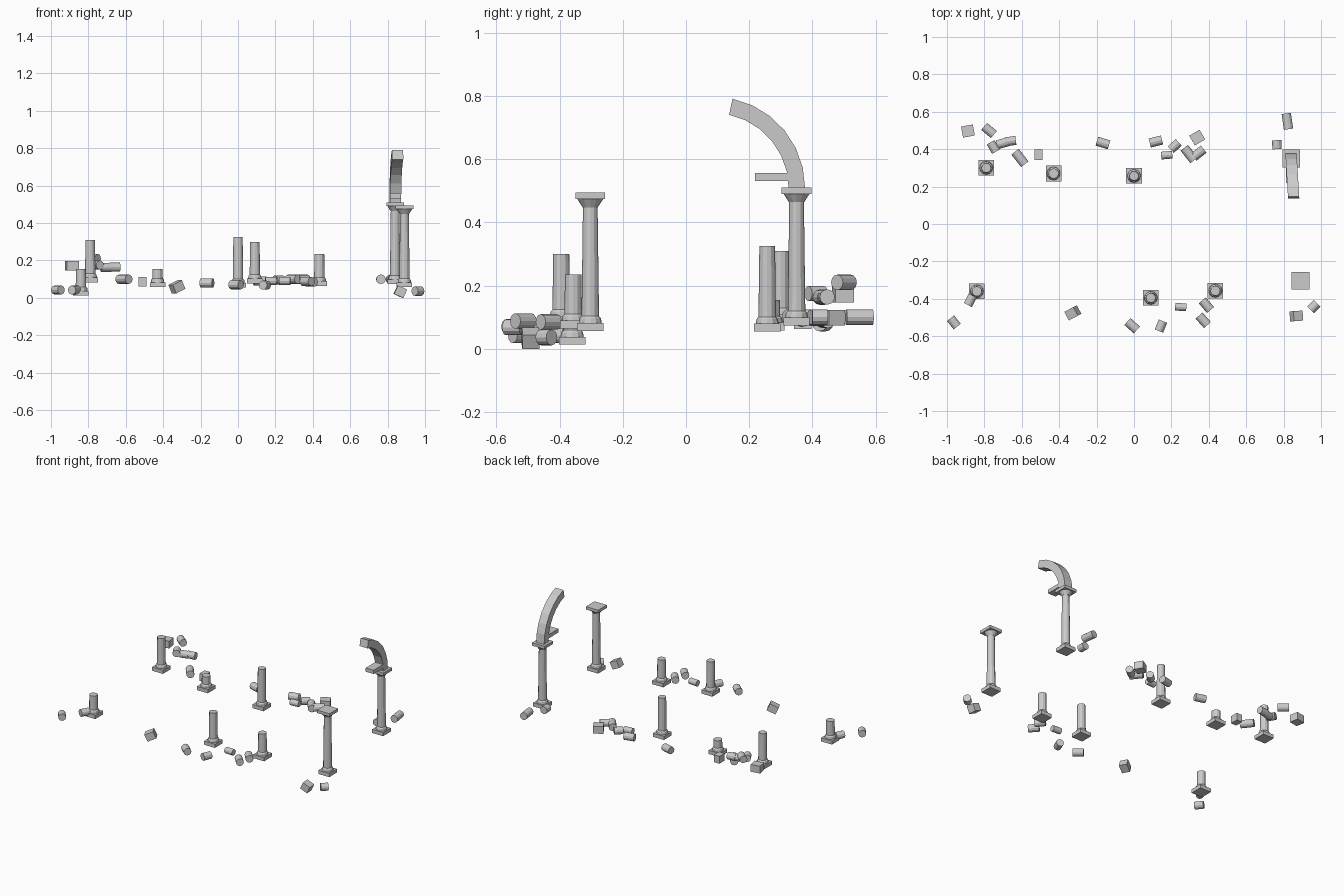
import bpy, bmesh
from math import radians, sin, cos, pi
from mathutils import Matrix

if "Cube" in bpy.data.objects:
    bpy.data.objects.remove(bpy.data.objects["Cube"])

SIDES = 12


def finish(bm, name):
    bmesh.ops.recalc_face_normals(bm, faces=bm.faces[:])
    me = bpy.data.meshes.new(name)
    bm.to_mesh(me)
    bm.free()
    ob = bpy.data.objects.new(name, me)
    bpy.context.collection.objects.link(ob)
    return ob


def add_box(bm, centre, size):
    m = Matrix.Translation(centre) @ Matrix.Diagonal((*size, 1))
    bmesh.ops.create_cube(bm, size=1, matrix=m)


def add_drum(bm, x, y, z0, z1, r0, r1):
    bmesh.ops.create_cone(bm, cap_ends=True, segments=SIDES, radius1=r0, radius2=r1,
                          depth=z1 - z0, matrix=Matrix.Translation((x, y, (z0 + z1) / 2)))


def column(name, x, y, bottom, top, whole=False):
    bm = bmesh.new()
    # square plinth, flared foot, tapered shaft
    foot = bottom + 0.025
    add_box(bm, (x, y, bottom + 0.0125), (0.083, 0.083, 0.025))
    add_drum(bm, x, y, foot, foot + 0.014, 0.036, 0.034)
    add_drum(bm, x, y, foot + 0.014, foot + 0.022, 0.034, 0.027)
    add_drum(bm, x, y, foot, top, 0.028, 0.028 - 0.013 * (top - foot))
    if whole:
        # flared capital and square abacus
        add_drum(bm, x, y, top - 0.046, top - 0.02, 0.024, 0.041)
        add_box(bm, (x, y, top - 0.01), (0.094, 0.094, 0.02))
    finish(bm, name)


def scatter(name, places, length, width, pitch=0, square=False):
    # fallen pieces lying on their sides: x, y, z, yaw
    for i, (x, y, z, yaw) in enumerate(places):
        bm = bmesh.new()
        if square:
            add_box(bm, (0, 0, 0), (length, width, 0.05))
        else:
            bmesh.ops.create_cone(bm, cap_ends=True, segments=SIDES, radius1=width / 2,
                                  radius2=width / 2, depth=length,
                                  matrix=Matrix.Rotation(pi / 2, 4, 'Y'))
        ob = finish(bm, f"{name}_{i + 1}")
        ob.location = (x, y, z)
        ob.rotation_euler = (0, radians(pitch), radians(yaw))


# Columns: two rows, most broken short
for i, c in enumerate([
    (-0.79, 0.3, 0.083, 0.31), (-0.43, 0.27, 0.058, 0.155), (0, 0.257, 0.055, 0.325),
    (-0.84, -0.36, 0.013, 0.155), (0.09, -0.395, 0.078, 0.3), (0.435, -0.357, 0.064, 0.235),
]):
    column(f"broken_column_{i + 1}", *c)
column("front_whole_column", 0.89, -0.303, 0.057, 0.494, True)
column("arch_column", 0.84, 0.35, 0.074, 0.51, True)

# Broken arch: a square section swept along a circle, leaning slightly sideways
bm = bmesh.new()
previous = None
STEPS = 6
for k in range(STEPS + 1):
    a = radians(78) * k / STEPS
    section = []
    for side, r in ((-1, 0.29), (1, 0.29), (1, 0.238), (-1, 0.238)):
        y = 0.087 + r * cos(a)
        section.append(bm.verts.new((0.862 - 0.06 * y + side * 0.03, y, 0.508 + r * sin(a))))
    if previous:
        for i in range(4):
            j = (i + 1) % 4
            bm.faces.new((previous[i], previous[j], section[j], section[i]))
    if k in (0, STEPS):
        bm.faces.new(section)
    previous = section
finish(bm, "broken_arch")

# Short beam stub jutting from the arch foot
bm = bmesh.new()
add_box(bm, (0.842, 0.275, 0.544), (0.06, 0.112, 0.026))
finish(bm, "beam_stub")

# Fallen shaft drums, long to short
scatter("long_drum", [
    (-0.61, 0.353, 0.1, -52), (0.295, 0.374, 0.1, -52), (0.82, 0.549, 0.1, 98)], 0.085, 0.05)
scatter("medium_drum", [
    (-0.775, 0.5, 0.21, -40), (-0.166, 0.433, 0.08, -17), (0.117, 0.441, 0.09, 14),
    (0.346, 0.379, 0.1, 38), (-0.01, -0.544, 0.07, -42), (0.387, -0.434, 0.085, -50),
    (0.37, -0.515, 0.088, -48)], 0.068, 0.049)
scatter("short_drum", [
    (-0.752, 0.412, 0.175, -60), (-0.705, 0.431, 0.163, 15), (-0.66, 0.443, 0.164, 8),
    (0.218, 0.417, 0.096, 42), (-0.963, -0.526, 0.042, -52), (-0.875, -0.408, 0.042, 62),
    (0.144, -0.546, 0.068, 68)], 0.057, 0.048)
scatter("stub_drum", [(0.764, 0.424, 0.1, 92), (0.962, -0.442, 0.036, 45)], 0.048, 0.05)
scatter("thin_drum", [(0.175, 0.368, 0.09, 5), (0.25, -0.444, 0.09, -4)], 0.06, 0.041)

# Fallen blocks, some tipped over
scatter("flat_block", [(-0.888, 0.497, 0.172, 10), (0.338, 0.462, 0.098, 30)],
        0.064, 0.06, square=True)
scatter("small_block", [(-0.51, 0.37, 0.087, 0)], 0.042, 0.056, square=True)
scatter("tipped_block", [(-0.327, -0.475, 0.059, 28)], 0.06, 0.052, -25, True)
scatter("tipped_corner_block", [(0.868, -0.492, 0.033, 4)], 0.054, 0.054, 25, True)
